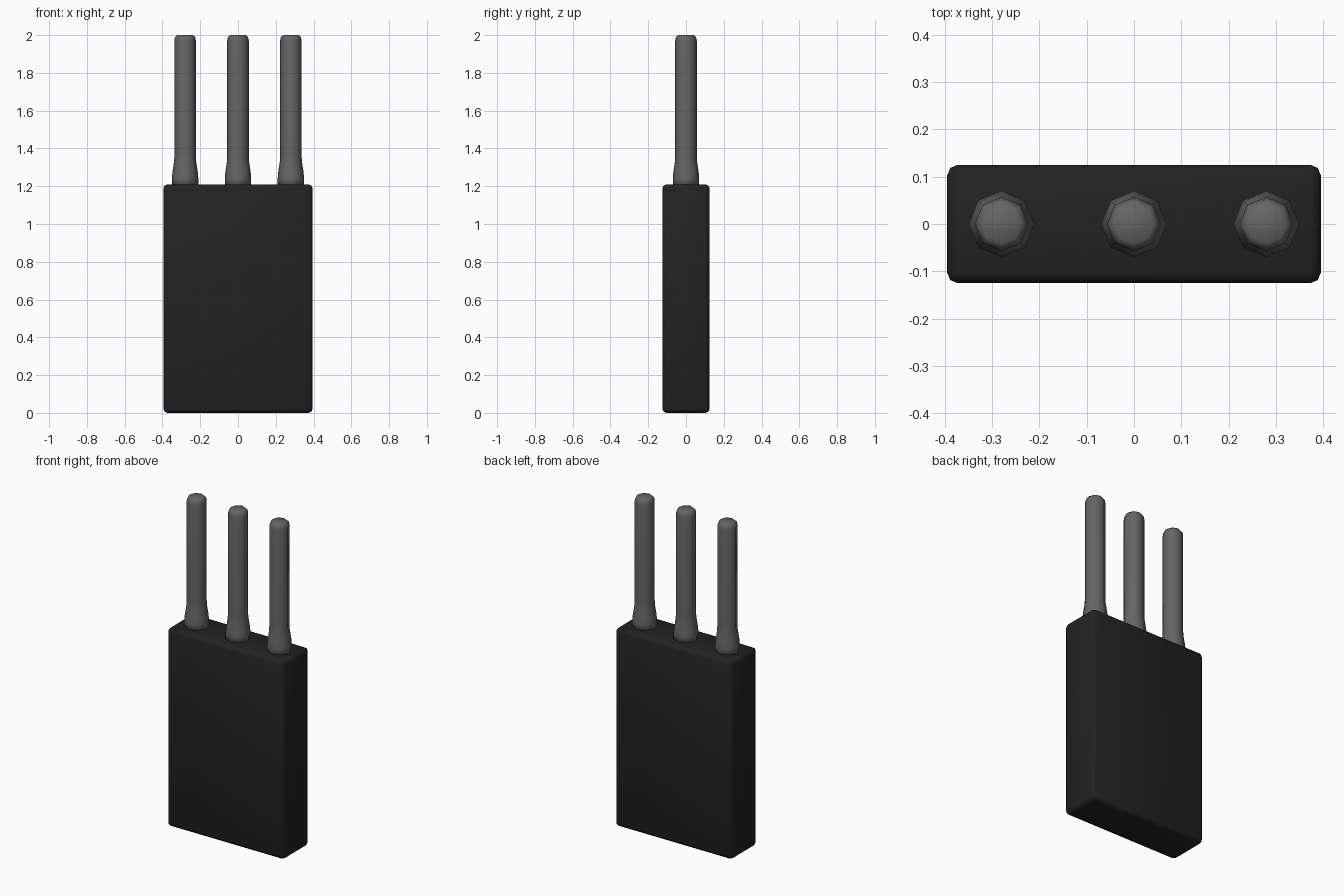
import bpy, bmesh
from math import cos, sin, tau

cube = bpy.data.objects.get("Cube")
if cube:
    bpy.data.objects.remove(cube, do_unlink=True)


def make_material(name, value):
    mat = bpy.data.materials.new(name)
    mat.use_nodes = True
    color = (value, value, value, 1)
    mat.diffuse_color = color
    bsdf = next(n for n in mat.node_tree.nodes if n.type == 'BSDF_PRINCIPLED')
    bsdf.inputs["Base Color"].default_value = color
    bsdf.inputs["Roughness"].default_value = 0.6
    return mat


def add_object(name, bm, mat, location=(0, 0, 0)):
    bmesh.ops.recalc_face_normals(bm, faces=bm.faces)
    for face in bm.faces:
        face.smooth = True
    mesh = bpy.data.meshes.new(name)
    bm.to_mesh(mesh)
    bm.free()
    mesh.materials.append(mat)
    obj = bpy.data.objects.new(name, mesh)
    obj.location = location
    bpy.context.collection.objects.link(obj)
    return obj


black = make_material("black casing", 0.016)
grey = make_material("grey rubber", 0.13)

# Casing: a slab with rounded edges
WIDTH, DEPTH, HEIGHT = 0.79, 0.25, 1.21
bm = bmesh.new()
bmesh.ops.create_cube(bm, size=1)
bmesh.ops.scale(bm, vec=(WIDTH, DEPTH, HEIGHT), verts=bm.verts)
bmesh.ops.bevel(bm, geom=bm.edges[:], offset=0.022, segments=2,
                profile=0.5, affect='EDGES')
add_object("casing", bm, black, (0, 0, HEIGHT / 2))


# Antennas: eight-sided rods with a flared foot and a rounded tip
PROFILE = [(0.07, 1.2), (0.07, 1.24), (0.067, 1.275), (0.058, 1.335),
           (0.057, 1.36), (0.057, 1.97), (0.053, 1.99), (0.042, 2.0)]
SIDES = 8


def add_antenna(name, x):
    bm = bmesh.new()
    rings = [[bm.verts.new((r * cos(tau * i / SIDES), r * sin(tau * i / SIDES), z))
              for i in range(SIDES)] for r, z in PROFILE]
    for low, high in zip(rings, rings[1:]):
        for i in range(SIDES):
            j = (i + 1) % SIDES
            bm.faces.new((low[i], low[j], high[j], high[i]))
    bm.faces.new(rings[0])
    bm.faces.new(rings[-1])
    add_object(name, bm, grey, (x, 0, 0))


for side, x in (("right", -0.28), ("middle", 0), ("left", 0.28)):
    add_antenna(side + "_antenna", x)
